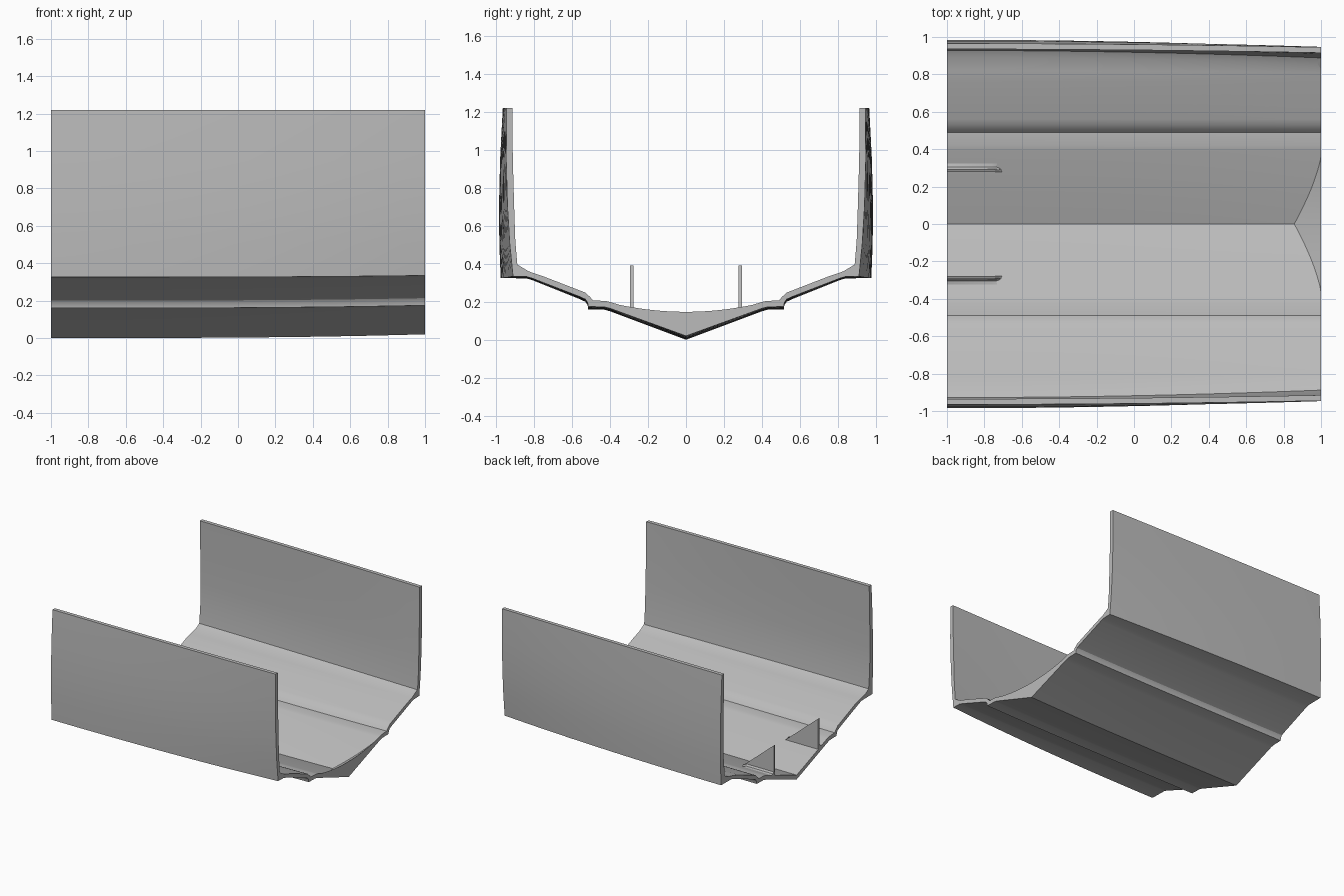
import bpy, bmesh, math

cube = bpy.data.objects.get("Cube")
if cube:
    bpy.data.objects.remove(cube, do_unlink=True)

GREY = (0.5, 0.5, 0.5, 1)
mat = bpy.data.materials.new("plain grey")
mat.use_nodes = True
mat.diffuse_color = GREY
mat.node_tree.nodes["Principled BSDF"].inputs["Base Color"].default_value = GREY


def make_object(name, bm, smooth=True):
    bmesh.ops.remove_doubles(bm, verts=bm.verts, dist=0.0002)
    bmesh.ops.recalc_face_normals(bm, faces=bm.faces)
    mesh = bpy.data.meshes.new(name)
    bm.to_mesh(mesh)
    bm.free()
    mesh.materials.append(mat)
    obj = bpy.data.objects.new(name, mesh)
    bpy.context.collection.objects.link(obj)
    if smooth:
        bpy.ops.object.select_all(action="DESELECT")
        obj.select_set(True)
        bpy.context.view_layer.objects.active = obj
        bpy.ops.object.shade_smooth_by_angle(angle=math.radians(28))
    return obj


def loft(name, sections, smooth=True):
    """Skin closed sections of equal length and cap both ends."""
    bm = bmesh.new()
    rings = [[bm.verts.new(p) for p in s] for s in sections]
    for a, b in zip(rings, rings[1:]):
        for i in range(len(a)):
            j = (i + 1) % len(a)
            bm.faces.new((a[i], a[j], b[j], b[i]))
    bm.faces.new(rings[0])
    bm.faces.new(rings[-1])
    return make_object(name, bm, smooth)


# Half section of the shell: (y, z, inward taper toward the +x end)
outer = [(0, 0, 0), (0.40, 0.15, 0), (0.43, 0.158, 0), (0.515, 0.16, 0),
         (0.518, 0.182, 0), (0.53, 0.2, 0), (0.56, 0.214, 0),
         (0.81, 0.314, 0), (0.84, 0.323, 0), (0.976, 0.325, 0.065),
         (0.983, 0.5, 0.055), (0.985, 0.7, 0.045), (0.979, 0.95, 0.032),
         (0.965, 1.22, 0.02)]
inner = [(0, 0.035, 0), (0.39, 0.182, 0), (0.42, 0.19, 0), (0.49, 0.194, 0),
         (0.505, 0.212, 0), (0.53, 0.236, 0), (0.56, 0.248, 0),
         (0.76, 0.328, 0), (0.82, 0.345, 0.01), (0.89, 0.362, 0.035),
         (0.928, 0.385, 0.04), (0.941, 0.52, 0.042), (0.945, 0.7, 0.04),
         (0.942, 0.95, 0.03), (0.935, 1.22, 0.02)]


def place(x, point):
    y, z, taper = point
    t = (x + 1) / 2
    return (x, y - taper * t ** 2, z + 0.02 * max(0, 1 - z / 0.6) * t ** 3)


def shell_section(x):
    half = [place(x, p) for p in outer + inner[::-1]]
    mirrored = [(px, -y, z) for px, y, z in half[-2:0:-1]]
    return half + mirrored


loft("hull_shell", [shell_section(-1 + i / 8) for i in range(17)])


def floor_height(y, x=1):
    """Height of the inner floor surface."""
    pts = [place(x, p) for p in inner]
    for (_, y0, z0), (_, y1, z1) in zip(pts, pts[1:]):
        if y0 <= abs(y) <= y1:
            return z0 + (z1 - z0) * (abs(y) - y0) / (y1 - y0)
    return pts[-1][2]


# Sloped fillet that fills the keel at the +x end
sections = []
for i in range(33):
    y = 0.4 * (i / 16 - 1)
    low = floor_height(y)
    top = max(low + 0.0005, 0.147 + 0.3 * y * y)
    foot = 1 - (top - low) / 0.65
    sections.append([(1, y, low - 0.01), (1, y, top), (foot, y, low - 0.002)])
loft("keel_fillet", sections)

for side, label in ((1, "left"), (-1, "right")):
    # Small corner fillet where floor and wall meet at the +x end
    bm = bmesh.new()
    corner = [(0.95, 0.892, 0.38), (1, 0.82, 0.355), (1, 0.895, 0.4),
              (1, 0.9, 0.36)]
    bmesh.ops.convex_hull(
        bm, input=[bm.verts.new((x, side * y, z)) for x, y, z in corner])
    make_object("corner_fillet_" + label, bm, False)

    # Upright triangular gusset at the -x end
    outline = [(-1, 0.13), (-1, 0.39), (-0.7, 0.135)]
    loft("gusset_" + label,
         [[(x, side * y, z) for x, z in outline] for y in (0.277, 0.295)],
         False)

    # Weld bead along the foot of the gusset
    bead = [(0.29, 0.13), (0.29, 0.18), (0.305, 0.161), (0.33, 0.155)]
    loft("gusset_bead_" + label,
         [[(x, side * y, z - drop * (z > 0.16)) for y, z in bead]
          for x, drop in ((-1, 0), (-0.76, 0), (-0.72, 0.02))])
